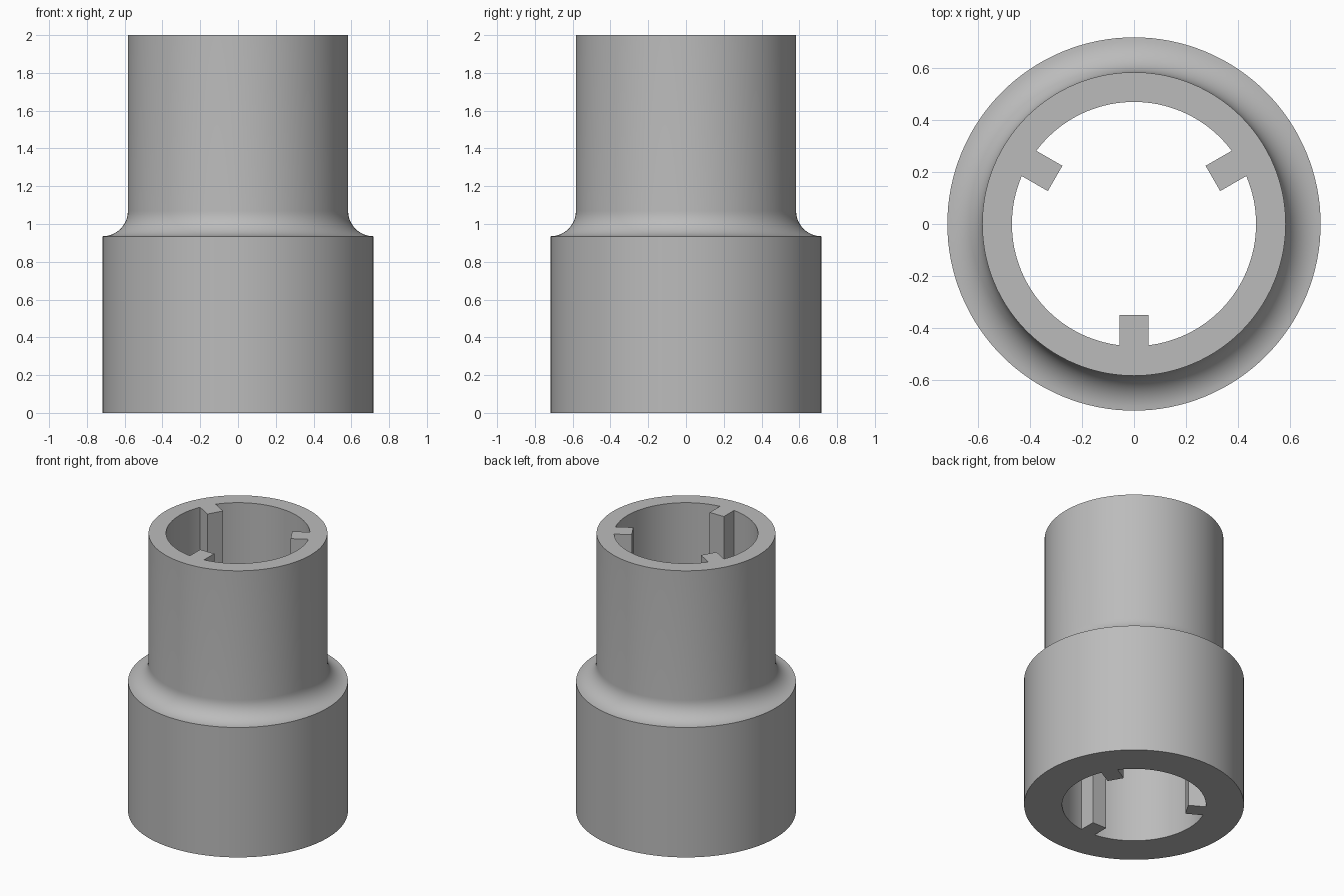
import bpy, bmesh
from math import pi, sin, cos, radians
from mathutils import Matrix, Vector

cube = bpy.data.objects.get("Cube")
if cube:
    bpy.data.objects.remove(cube, do_unlink=True)

SEGMENTS = 128
HEIGHT = 2.0
BASE_R, TUBE_R, BORE_R = 0.717, 0.583, 0.469
SHOULDER_Z = 0.935
FILLET_R = BASE_R - TUBE_R
KEY_TIP, KEY_HALF = 0.35, 0.056

grey = bpy.data.materials.new("plain_grey")
grey.use_nodes = True
colour = (0.5, 0.5, 0.5, 1)
grey.diffuse_color = colour
grey.node_tree.nodes["Principled BSDF"].inputs["Base Color"].default_value = colour


def make_object(name, bm):
    bmesh.ops.recalc_face_normals(bm, faces=bm.faces[:])
    mesh = bpy.data.meshes.new(name)
    bm.to_mesh(mesh)
    bm.free()
    mesh.materials.append(grey)
    obj = bpy.data.objects.new(name, mesh)
    bpy.context.collection.objects.link(obj)
    return obj


# Stepped sleeve: closed profile with a concave fillet, spun about z
fillet = [(BASE_R - FILLET_R * sin(a), SHOULDER_Z + FILLET_R * (1 - cos(a)))
          for a in (i * pi / 24 for i in range(13))]
profile = [(BORE_R, 0), (BASE_R, 0), *fillet, (TUBE_R, HEIGHT), (BORE_R, HEIGHT)]
bm = bmesh.new()
verts = [bm.verts.new((r, 0, z)) for r, z in profile]
edges = [bm.edges.new((v, verts[i - 1])) for i, v in enumerate(verts)]
bmesh.ops.spin(bm, geom=verts + edges, axis=(0, 0, 1), cent=(0, 0, 0),
               angle=2 * pi, steps=SEGMENTS, use_merge=True)
bmesh.ops.remove_doubles(bm, verts=bm.verts[:], dist=0.0001)
sleeve = make_object("stepped_sleeve", bm)

# Three full-length keys inside the bore, rooted in the wall
bm = bmesh.new()
root = (BORE_R + TUBE_R) / 2
size = Matrix.Diagonal(Vector((root - KEY_TIP, 2 * KEY_HALF, HEIGHT, 1)))
place = Matrix.Translation(((root + KEY_TIP) / 2, 0, HEIGHT / 2))
for angle in (30, 150, 270):
    turn = Matrix.Rotation(radians(angle), 4, "Z")
    bmesh.ops.create_cube(bm, size=1, matrix=turn @ place @ size)
keys = make_object("bore_keys", bm)
keys.hide_render = True

# Fuse keys and sleeve into one solid
union = sleeve.modifiers.new("join_keys", "BOOLEAN")
union.operation = "UNION"
union.solver = "EXACT"
union.object = keys
bpy.context.view_layer.objects.active = sleeve
sleeve.select_set(True)
bpy.ops.object.modifier_apply(modifier=union.name)
bpy.data.objects.remove(keys, do_unlink=True)
bpy.ops.object.shade_smooth_by_angle(angle=radians(30))
